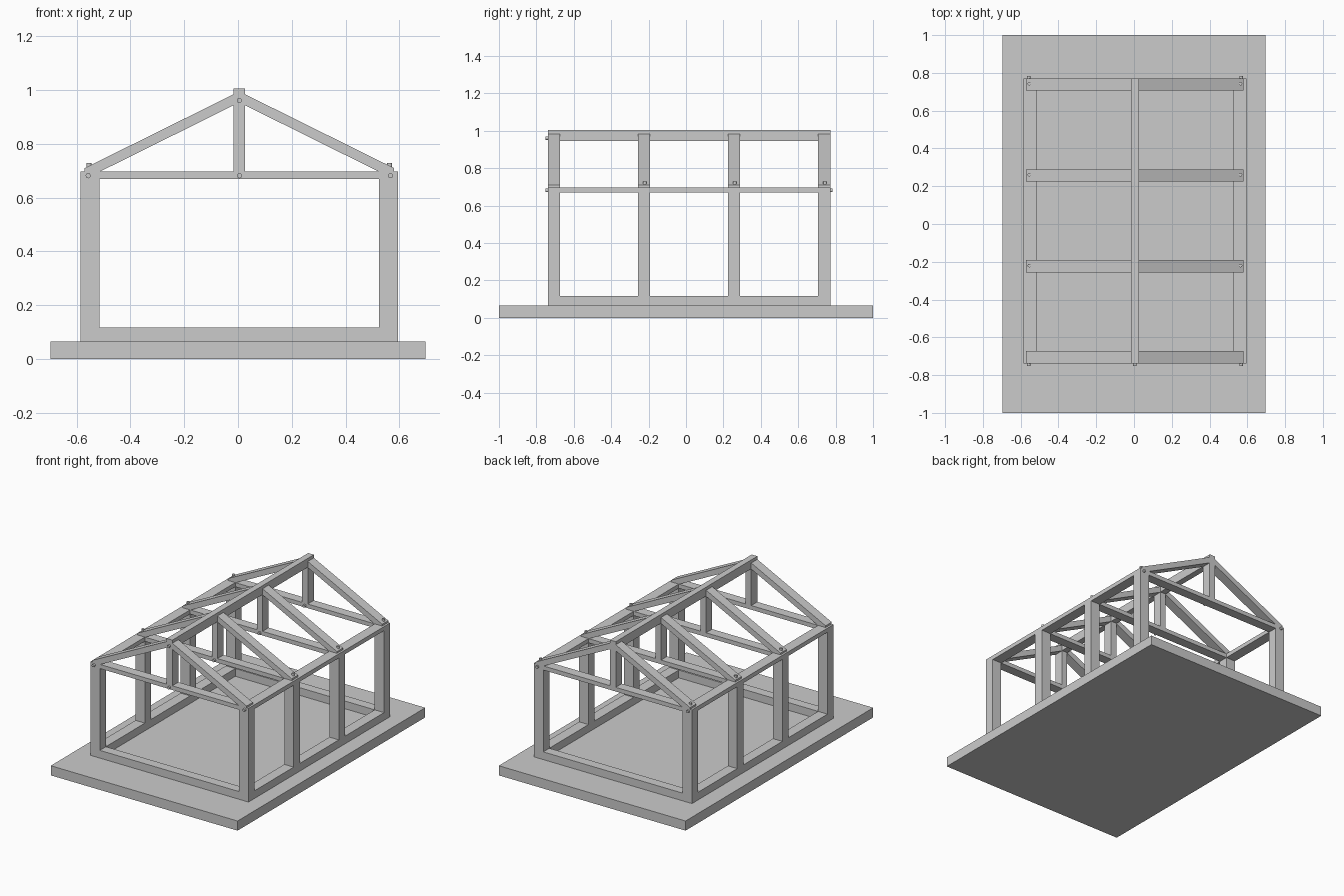
import bpy, bmesh, math
from mathutils import Vector

if "Cube" in bpy.data.objects:
    bpy.data.objects.remove(bpy.data.objects["Cube"])

CX = 0.005                                   # frame centre line
FRAMES = [-0.705, -0.224, 0.257, 0.739]      # y of the four trusses
W = 0.065                                    # timber width along y
Y0, Y1 = FRAMES[0] - W / 2, FRAMES[-1] + W / 2
SLAB, SILL, PLATE0, PLATE1 = 0.065, 0.117, 0.669, 0.697
IN, OUT = 0.52, 0.59                         # wall faces, measured from CX
RIDGE = 0.021                                # half ridge width


def finish(name, bm):
    bmesh.ops.recalc_face_normals(bm, faces=bm.faces[:])
    me = bpy.data.meshes.new(name)
    bm.to_mesh(me)
    bm.free()
    ob = bpy.data.objects.new(name, me)
    bpy.context.collection.objects.link(ob)
    return ob


def box(name, x0, x1, y0, y1, z0, z1):
    bm = bmesh.new()
    bmesh.ops.create_cube(bm, size=1)
    for v in bm.verts:
        v.co = Vector((x0 + (v.co.x + .5) * (x1 - x0),
                       y0 + (v.co.y + .5) * (y1 - y0),
                       z0 + (v.co.z + .5) * (z1 - z0)))
    return finish(name, bm)


def prism(name, pts, y0, y1):
    bm = bmesh.new()
    f = bm.faces.new([bm.verts.new((x, y0, z)) for x, z in pts])
    r = bmesh.ops.extrude_face_region(bm, geom=[f])
    for v in r["geom"]:
        if isinstance(v, bmesh.types.BMVert):
            v.co.y = y1
    return finish(name, bm)


def peg(name, loc, length, along_y):
    rot = (math.pi / 2, 0, 0) if along_y else (0, 0, 0)
    bpy.ops.mesh.primitive_cylinder_add(vertices=16, radius=0.0095, depth=length,
                                        location=loc, rotation=rot)
    ob = bpy.context.object
    ob.name = name
    bpy.ops.object.shade_smooth_by_angle()


# Ground slab
box("base_slab", -0.697, 0.697, -1, 1, 0, SLAB)

# Sills across the front and back
for n, y in (("front", FRAMES[0]), ("back", FRAMES[-1])):
    box(n + "_sill", CX - IN, CX + IN, y - W / 2, y + W / 2, SLAB, SILL)

# Side walls: sills, posts, wall plates
for n, s in (("left", -1), ("right", 1)):
    a, b = sorted((CX + s * IN, CX + s * OUT))
    box(n + "_sill", a, b, Y0, Y1, SLAB, SILL)
    for y in FRAMES:
        box(n + "_post", a, b, y - W / 2, y + W / 2, SILL, PLATE0 if abs(y) < 0.5 else PLATE1)
    box(n + "_wall_plate", a, b, Y0 + W, Y1 - W, PLATE0, PLATE1)

# Ridge beam
box("ridge_beam", CX - RIDGE, CX + RIDGE, Y0, Y1, 0.945, 1.005)

# Roof trusses
for y in FRAMES:
    a, b = y - W / 2, y + W / 2
    box("tie_beam", CX - IN, CX + IN, a, b, PLATE0, PLATE1)
    box("king_post", CX - RIDGE, CX + RIDGE, a, b, PLATE1, 0.945)
    for s in (-1, 1):
        prof = [(0.576, PLATE1), (0.576, 0.709), (RIDGE, 0.984),
                (RIDGE, 0.943), (0.517, PLATE1)]
        prism("rafter", [(CX + s * x, z) for x, z in prof], a, b)
    peg("tie_peg", (CX, a, 0.681), 0.026, True)

# Pegs at the ends
peg("ridge_peg", (CX, Y0, 0.961), 0.03, True)
for s in (-1, 1):
    x = CX + s * 0.562
    peg("front_corner_peg", (x, Y0, 0.681), 0.026, True)
    peg("back_corner_peg", (x, Y1, 0.681), 0.022, True)
    # Upright pegs through the rafter feet
    for y in FRAMES[1:]:
        peg("rafter_peg", (CX + s * 0.559, y + 0.004, 0.713), 0.032, False)
